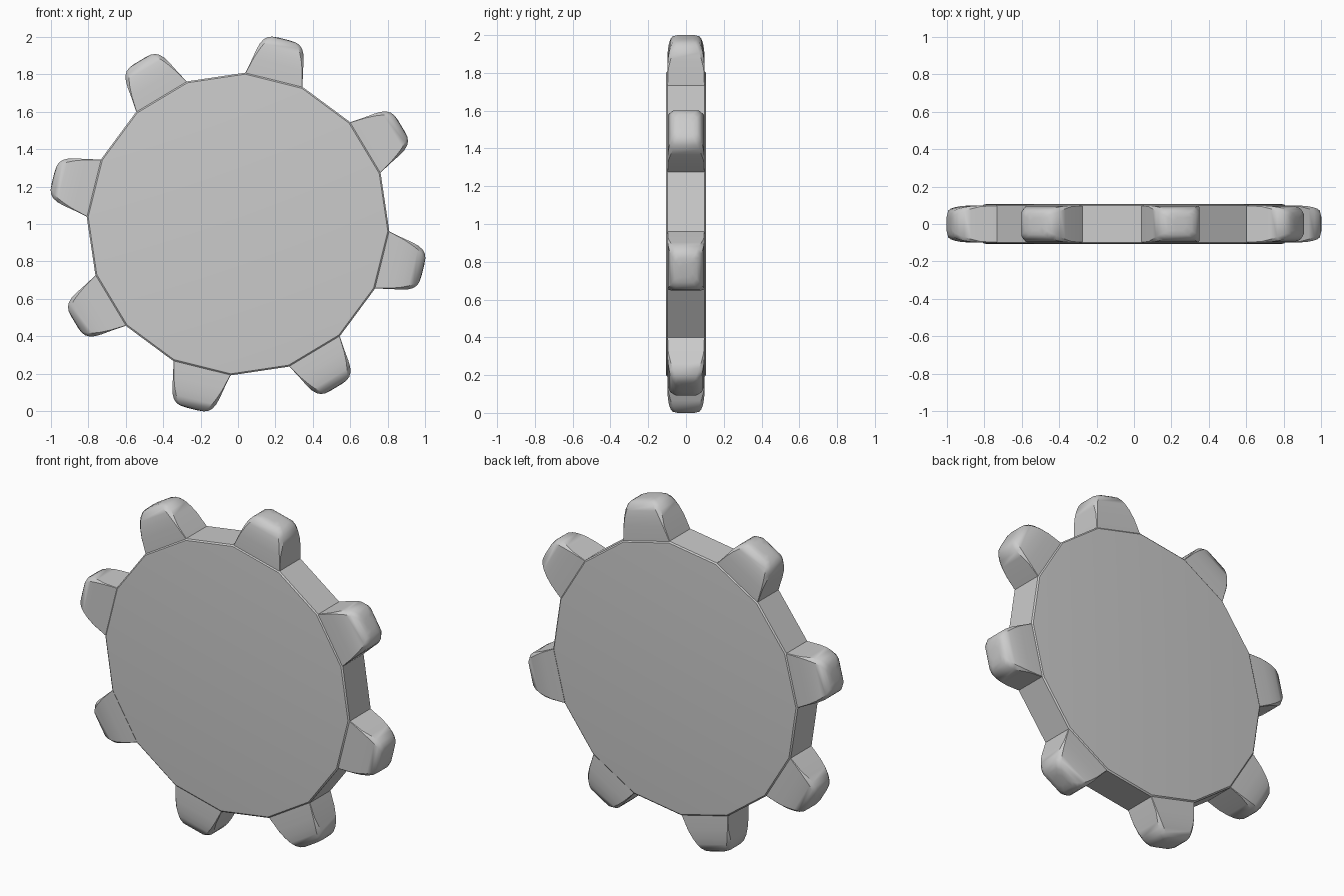
import bpy, bmesh, math
from mathutils import Vector

if "Cube" in bpy.data.objects:
    bpy.data.objects.remove(bpy.data.objects["Cube"])

grey = bpy.data.materials.new("plain grey")
grey.diffuse_color = (0.6, 0.6, 0.6, 1)
grey.use_nodes = True
grey.node_tree.nodes["Principled BSDF"].inputs["Base Color"].default_value = grey.diffuse_color

SIDES, TEETH = 16, 8
START = math.radians(87.25)          # angle of the first body corner
STEP = 2 * math.pi / SIDES


def loft(name, rings, angle):
    """Skin a list of equal-length rings, capping both ends."""
    bm = bmesh.new()
    loops = [[bm.verts.new(p) for p in ring] for ring in rings]
    for a, b in zip(loops, loops[1:]):
        n = len(a)
        for i in range(n):
            bm.faces.new((a[i], a[(i + 1) % n], b[(i + 1) % n], b[i]))
    bm.faces.new(loops[0])
    bm.faces.new(loops[-1][::-1])
    bmesh.ops.recalc_face_normals(bm, faces=bm.faces)
    me = bpy.data.meshes.new(name)
    bm.to_mesh(me)
    bm.free()
    me.materials.append(grey)
    ob = bpy.data.objects.new(name, me)
    bpy.context.collection.objects.link(ob)
    bpy.ops.object.select_all(action='DESELECT')
    ob.select_set(True)
    bpy.context.view_layer.objects.active = ob
    bpy.ops.object.shade_smooth_by_angle(angle=math.radians(angle))
    return ob


def body_ring(r, y):
    return [Vector((r * math.cos(START - i * STEP), y,
                    1 + r * math.sin(START - i * STEP))) for i in range(SIDES)]


# sixteen-sided disc with a thin bevelled lip on both faces
loft("wheel_body", [body_ring(r, y) for r, y in (
    (0.79, -0.106), (0.802, -0.105), (0.81, -0.098),
    (0.81, 0.098), (0.802, 0.105), (0.79, 0.106))], 20)


def tooth_ring(ang, r, w, d):
    """Rectangle with small chamfers across the tooth at radius r."""
    u = Vector((math.cos(ang), 0, math.sin(ang)))
    t = Vector((math.sin(ang), 0, -math.cos(ang)))
    c = 0.002 + 0.02 * max(0, min(1, (r - 0.86) / 0.12))   # rounder near the tip
    pts = [(-w + c, -d), (w - c, -d), (w, -d + c), (w, d - c),
           (w - c, d), (-w + c, d), (-w, d - c), (-w, -d + c)]
    return [Vector((0, 0, 1)) + u * r + t * a + Vector((0, b, 0)) for a, b in pts]


# teeth: tapered blocks with rounded tips, one on every second side
PROFILE = [(0.77, 0.160, 0.099), (0.80, 0.156, 0.099), (0.88, 0.139, 0.099),
           (0.93, 0.130, 0.095), (0.965, 0.120, 0.089), (0.99, 0.107, 0.081),
           (1.007, 0.089, 0.072), (1.016, 0.066, 0.058), (1.019, 0.035, 0.035)]
for k in range(TEETH):
    ang = START - STEP / 2 - k * 2 * STEP
    loft(f"tooth_{k + 1}", [tooth_ring(ang, *p) for p in PROFILE], 42)
